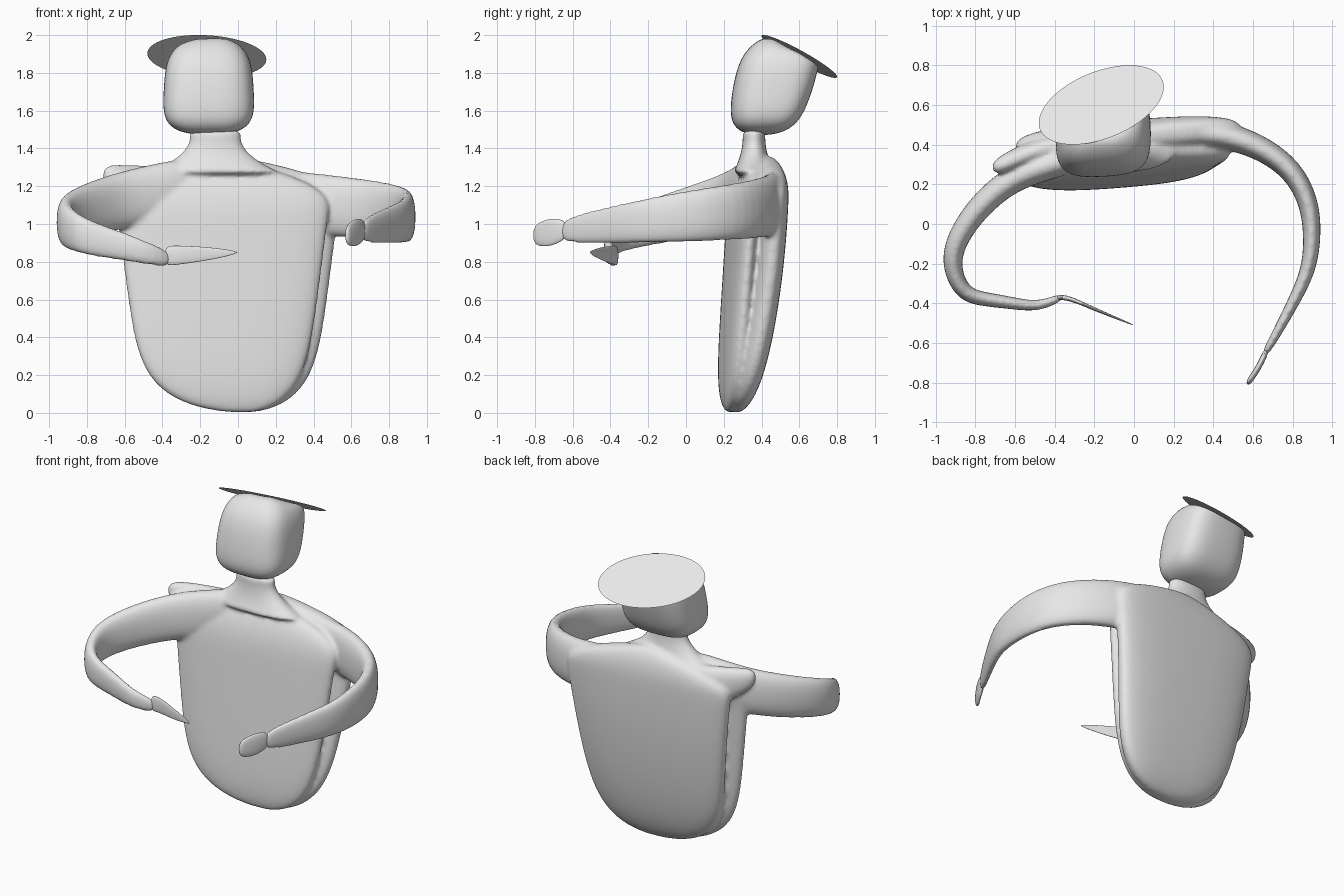
import bpy
import math
from mathutils import Vector

cube = bpy.data.objects.get("Cube")
if cube:
    bpy.data.objects.remove(cube, do_unlink=True)

grey = bpy.data.materials.new("plain_grey")
grey.use_nodes = True
grey.diffuse_color = (0.8, 0.8, 0.8, 1)
shader = grey.node_tree.nodes["Principled BSDF"]
shader.inputs["Base Color"].default_value = grey.diffuse_color

SIDES = 20


def add_mesh(name, verts, faces):
    mesh = bpy.data.meshes.new(name)
    mesh.from_pydata(verts, [], faces)
    mesh.materials.append(grey)
    for polygon in mesh.polygons:
        polygon.use_smooth = True
    obj = bpy.data.objects.new(name, mesh)
    bpy.context.collection.objects.link(obj)
    return obj


def skin(name, shells):
    """Bridge the rings of each shell, cap the ends and smooth."""
    verts, faces = [], []
    for rings in shells:
        first = len(verts)
        verts += [point for ring in rings for point in ring]
        end = len(verts) - SIDES
        for start in range(first, end, SIDES):
            for i in range(SIDES):
                j = (i + 1) % SIDES
                faces.append((start + i, start + j, start + j + SIDES, start + i + SIDES))
        faces.append(tuple(reversed(range(first, first + SIDES))))
        faces.append(tuple(range(end, end + SIDES)))
    obj = add_mesh(name, verts, faces)
    smooth = obj.modifiers.new("smooth", 'SUBSURF')
    smooth.levels = smooth.render_levels = 2
    return obj


def rounded_outline(power):
    """Superellipse of radius one."""
    for i in range(SIDES):
        angle = math.tau * (i + 0.5) / SIDES
        c, s = math.cos(angle), math.sin(angle)
        yield (math.copysign(abs(c) ** (2 / power), c),
               math.copysign(abs(s) ** (2 / power), s))


def level_ring(centre, half_x, half_y, power, slope=0.0):
    """Horizontal section; slope turns it about the vertical."""
    x, y, z = centre
    return [Vector((x + u * half_x, y + v * half_y + slope * u * half_x, z))
            for u, v in rounded_outline(power)]


def hat_height(x, y):
    return 1.887 - 0.63 * (y - 0.6) + 0.13 * (x + 0.165)


def torso_slab(shift, depth, shoulder, top, middle):
    """Slab with a round bottom, widening sides and sloping shoulders."""
    rings = []
    count = 24
    for k in range(count):
        z = top * (1 - math.cos(math.pi * (k + 0.3) / count)) / 2
        bottom = math.sqrt(1 - (1 - z / top) ** 10)
        slant = 1 - (max(0, z - shoulder) / (top - shoulder)) ** 2
        half_x = (0.43 + 0.13 * z) * bottom * slant
        half_y = depth * bottom * math.sqrt(slant)
        x = 0.03 + (shift - 0.03) * bottom
        rings.append(level_ring((x, middle(z), z), half_x, half_y, 2.7, 0.08))
    return rings


def limb(path, z_start, z_end, width, height):
    """Flat tube over a ground path; width and height follow t."""
    rings = []
    last = len(path) - 1
    for k, (x, y) in enumerate(path):
        t = k / last
        ahead = Vector(path[min(k + 1, last)]) - Vector(path[max(k - 1, 0)])
        ahead.normalize()
        side = Vector((ahead.y, -ahead.x, 0))
        centre = Vector((x, y, z_start + (z_end - z_start) * t))
        rings.append([centre + side * (u * width(t)) + Vector((0, 0, v * height(t)))
                      for u, v in rounded_outline(2.3)])
    return rings


# Torso: front and back slabs with a groove between them
torso_front = torso_slab(-0.08, 0.07, 1.1, 1.35,
                         lambda z: 0.23 + 0.07 * z + 0.5 * max(0, z - 1) ** 2)
torso_back = torso_slab(-0.03, 0.09, 1.15, 1.36,
                        lambda z: 0.27 + 0.26 * z - 0.1 * z * z)

# Neck flaring into the shoulders
neck = []
for k in range(9):
    z = 1.26 + 0.03 * k
    flare = (1.46 - z) ** 2
    neck.append(level_ring((-0.12, 0.36, z), 0.135 + 6 * flare, 0.06 + 1.5 * flare, 2.2))

# Right shoulder blade reaching back and outwards
shoulder_blade = limb([(-0.2, 0.42), (-0.4, 0.4), (-0.58, 0.34), (-0.72, 0.27)],
                      1.1, 1.26, lambda t: 0.08 - 0.04 * t, lambda t: 0.2 - 0.14 * t)

# Left arm curving forward, right arm folded across the front
left_arm = limb(
    [(0, 0.4), (0.2, 0.46), (0.42, 0.46), (0.62, 0.4), (0.8, 0.28), (0.89, 0.1),
     (0.9, -0.08), (0.88, -0.24), (0.8, -0.4), (0.72, -0.55), (0.65, -0.67)],
    1.14, 0.96, lambda t: 0.085 - 0.068 * t, lambda t: 0.17 - 0.11 * t * t)
right_arm = limb(
    [(-0.2, 0.37), (-0.42, 0.3), (-0.6, 0.24), (-0.74, 0.13), (-0.85, 0),
     (-0.92, -0.14), (-0.91, -0.26), (-0.85, -0.36), (-0.75, -0.38),
     (-0.6, -0.4), (-0.48, -0.42), (-0.35, -0.36)],
    1.2, 0.81, lambda t: 0.08 - 0.06 * t, lambda t: 0.165 - 0.12 * t ** 1.5)

# Blend torso, neck and arms into one smooth body
body = skin("body", [torso_front, torso_back, neck, shoulder_blade, left_arm, right_arm])
blend = body.modifiers.new("blend", 'REMESH')
blend.mode = 'VOXEL'
blend.voxel_size = 0.012
blend.use_smooth_shade = True
soften = body.modifiers.new("soften", 'SMOOTH')
soften.factor = 0.5
soften.iterations = 8

# Flat pointed hands
skin("left_hand", [limb(
    [(0.67, -0.63), (0.64, -0.7), (0.61, -0.75), (0.57, -0.81)],
    0.97, 0.94, lambda t: 0.015, lambda t: 0.05 + 0.1 * t * (1 - t))])
skin("right_hand", [limb(
    [(-0.39, -0.37), (-0.33, -0.37), (-0.22, -0.42), (-0.1, -0.47), (0, -0.51)],
    0.83, 0.85, lambda t: 0.015 - 0.012 * t, lambda t: 0.005 + 0.05 * (1 - t * t))])

# Boxy head leaning back, cut off by the slant of the hat
head = []
for k in range(14):
    t = (1 - math.cos(math.pi * (k + 0.3) / 14)) / 2
    box = (1 - abs(2 * t - 1) ** 5) ** 0.4
    ring = level_ring((-0.155, 0.4 + 0.13 * t, 1.47 + 0.54 * t),
                      (0.25 - 0.02 * t - 0.08 * t ** 6) * box,
                      (0.18 + 0.08 * t - 0.1 * t ** 4) * box, 3.2, 0.05)
    for point in ring:
        point.z = min(point.z, hat_height(point.x, point.y) - 0.004)
    head.append(ring)
skin("head", [head])

# Thin tilted oval hat
rim = []
for i in range(64):
    angle = math.tau * i / 64
    x = 0.315 * math.cos(angle) - 0.165
    y = 0.6 + 0.2 * math.sin(angle + 0.47)
    rim.append((x, y, hat_height(x, y)))
add_mesh("hat_disc", rim, [tuple(range(len(rim)))])
